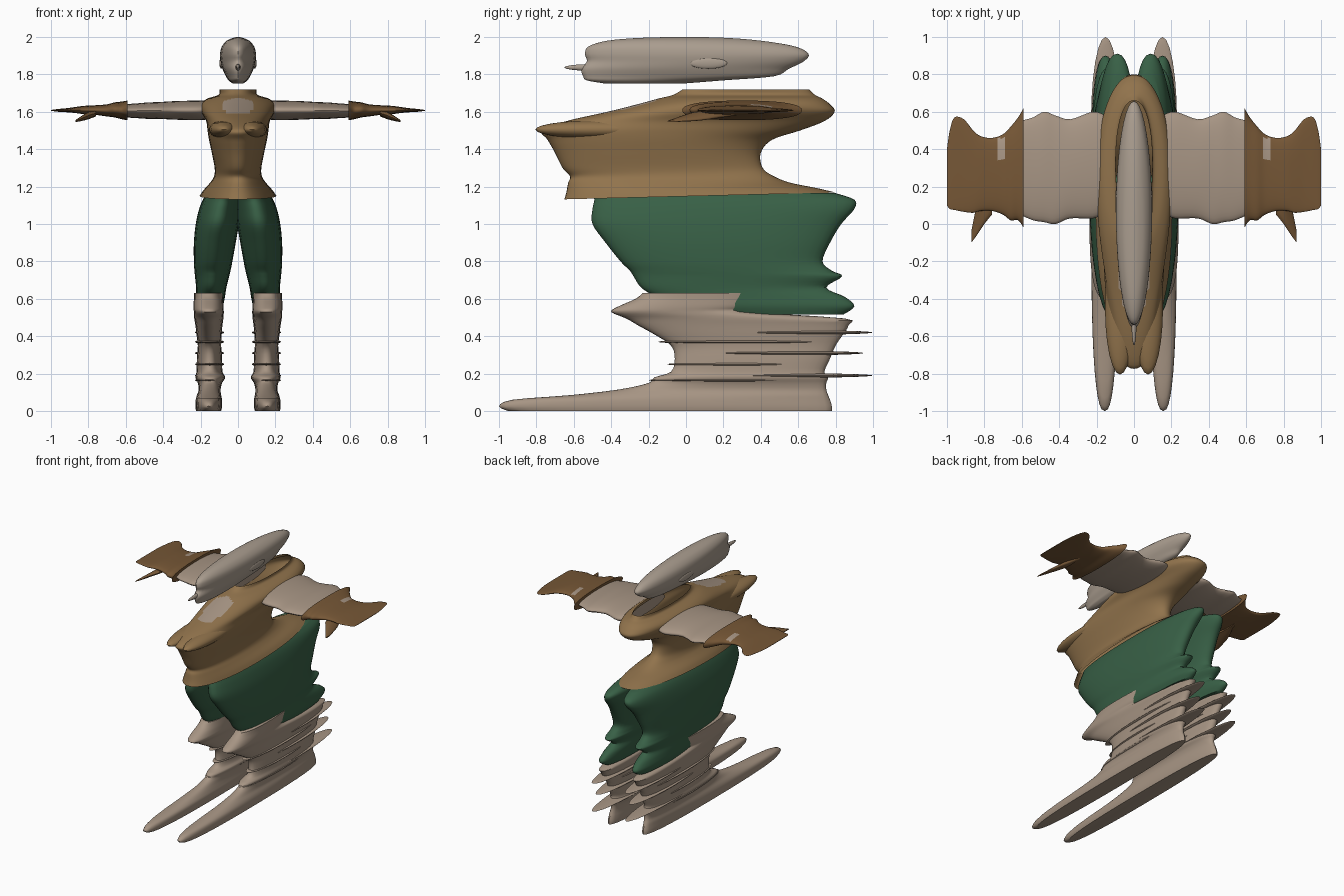
import bpy, bmesh, math
from mathutils import Vector


def material(name, r, g, b):
    m = bpy.data.materials.new(name)
    lin = [((c / 255 + 0.055) / 1.055) ** 2.4 for c in (r, g, b)]
    m.diffuse_color = (*lin, 1)
    return m


SKIN = material("pale skin", 170, 157, 143)
CLOTH = material("taupe cloth", 167, 149, 132)
TAN = material("tan leather", 145, 115, 76)
GLOVE = material("brown leather", 118, 87, 54)
GREEN = material("green cloth", 56, 96, 70)


def finish(name, bm, mats, mirror=False, rule=None, angle=50):
    bmesh.ops.recalc_face_normals(bm, faces=bm.faces)
    if rule:
        for f in bm.faces:
            f.material_index = int(rule(f.calc_center_median()))
    me = bpy.data.meshes.new(name)
    bm.to_mesh(me)
    bm.free()
    ob = bpy.data.objects.new(name, me)
    bpy.context.collection.objects.link(ob)
    for m in mats:
        me.materials.append(m)
    if mirror:
        ob.modifiers.new("Mirror", 'MIRROR').use_clip = False
    bpy.ops.object.select_all(action='DESELECT')
    ob.select_set(True)
    bpy.context.view_layer.objects.active = ob
    bpy.ops.object.shade_smooth_by_angle(angle=math.radians(angle))
    return ob


def spline(rows, sub):
    """Catmull-Rom rows through the given sections."""
    out = []
    for i in range(len(rows) - 1):
        p0, p1, p2, p3 = (rows[max(i - 1, 0)], rows[i], rows[i + 1],
                          rows[min(i + 2, len(rows) - 1)])
        for k in range(sub):
            t = k / sub
            out.append([b + .5 * t * (c - a + t * (2 * a - 5 * b + 4 * c - d + t * (3 * (b - c) + d - a)))
                        for a, b, c, d in zip(p0, p1, p2, p3)])
    return out + [list(rows[-1])]


def loft(name, rows, mats, axis='z', power=2.0, seg=40, sub=4, caps=(True, True), **kw):
    """Rows are (t, a0, a1, y0, y1, tilt); a is x for upright parts, z for arms."""
    bm = bmesh.new()
    rings = []
    for t, a0, a1, y0, y1, tilt in spline([r + (0,) * (6 - len(r)) for r in rows], sub):
        ring = []
        for i in range(seg):
            th = 2 * math.pi * i / seg
            c, s = math.cos(th), math.sin(th)
            c = math.copysign(abs(c) ** (2 / power), c)
            s = math.copysign(abs(s) ** (2 / power), s)
            a = (a0 + a1) / 2 + c * (a1 - a0) / 2
            y = (y0 + y1) / 2 + s * (y1 - y0) / 2
            u = t + tilt * s
            ring.append(bm.verts.new((a, y, u) if axis == 'z' else (u, y, a)))
        rings.append(ring)
    for r, q in zip(rings, rings[1:]):
        for i in range(seg):
            j = (i + 1) % seg
            bm.faces.new((r[i], r[j], q[j], q[i]))
    if caps[0]:
        bm.faces.new(rings[0])
    if caps[1]:
        bm.faces.new(rings[-1])
    return finish(name, bm, mats, **kw)


def blob(name, center, radii, mat, mirror=True):
    bm = bmesh.new()
    bmesh.ops.create_uvsphere(bm, u_segments=24, v_segments=14, radius=1)
    for v in bm.verts:
        v.co = Vector(center) + Vector([c * r for c, r in zip(v.co, radii)])
    return finish(name, bm, [mat], mirror=mirror)


# Head with nose and ears
loft("head", [(1.752, -.03, .03, -.44, .0), (1.768, -.05, .05, -.53, .2),
              (1.79, -.065, .065, -.55, .47), (1.83, -.083, .083, -.56, .55),
              (1.87, -.093, .093, -.53, .63), (1.91, -.096, .096, -.54, .655),
              (1.95, -.086, .086, -.52, .58), (1.98, -.06, .06, -.42, .4),
              (1.995, -.028, .028, -.25, .22), (2.0, -.004, .004, -.05, .05)], [SKIN])
blob("nose", (0, -.5, 1.837), (.014, .15, .018), SKIN, False)
blob("ear", (.088, .12, 1.86), (.012, .1, .03), SKIN)

# Fitted jacket with flared hem, open collar and bare upper chest
loft("jacket", [(1.15, -.205, .205, -.65, .8, .018), (1.18, -.185, .185, -.64, .7, .012),
                (1.22, -.15, .15, -.63, .56), (1.255, -.128, .128, -.62, .47),
                (1.30, -.125, .125, -.66, .41), (1.38, -.14, .14, -.70, .40),
                (1.45, -.155, .155, -.74, .46), (1.50, -.163, .163, -.77, .61),
                (1.55, -.17, .17, -.64, .74), (1.60, -.197, .197, -.42, .795),
                (1.64, -.198, .198, -.26, .77), (1.67, -.165, .165, -.15, .73),
                (1.69, -.105, .105, -.07, .69), (1.718, -.098, .098, -.02, .66)],
     [TAN, CLOTH], power=2.2, seg=64, sub=5, caps=(False, False),
     rule=lambda c: c.y < .2 and (c.x / .088) ** 2 + ((c.z - 1.63) / .044) ** 2 < 1)
blob("bust", (.075, -.45, 1.505), (.08, .355, .05), TAN)

# Sleeves
loft("sleeve", [(.15, 1.56, 1.66, .06, .58), (.22, 1.555, 1.66, .03, .6),
                (.34, 1.558, 1.657, .03, .56), (.42, 1.562, 1.652, .0, .58),
                (.48, 1.562, 1.65, .01, .6), (.54, 1.566, 1.645, .02, .57),
                (.61, 1.57, 1.64, .05, .55)], [CLOTH], axis='x', mirror=True)

# Gloves with flared cuff, bare wrist slit and thumb
loft("glove", [(.59, 1.555, 1.66, -.02, .62), (.62, 1.56, 1.655, .02, .57),
               (.66, 1.57, 1.65, .02, .52), (.70, 1.575, 1.64, .05, .48),
               (.76, 1.583, 1.635, .07, .46), (.82, 1.587, 1.632, .07, .47),
               (.86, 1.592, 1.627, .06, .5), (.91, 1.597, 1.62, .065, .56),
               (.96, 1.6, 1.615, .075, .57), (.985, 1.603, 1.612, .08, .5),
               (1.0, 1.605, 1.609, .1, .4)],
     [GLOVE, CLOTH], axis='x', power=2.4, mirror=True,
     rule=lambda c: .69 < c.x < .725 and .33 < c.y < .46 and c.z > 1.6)
loft("thumb", [(.76, 1.575, 1.61, .05, .3), (.80, 1.56, 1.6, .0, .2),
               (.84, 1.55, 1.575, -.06, .1), (.87, 1.545, 1.555, -.1, -.04)],
     [GLOVE], axis='x', seg=16, mirror=True)

# Trouser legs, overlapping at the hips
loft("trouser_leg", [(.515, .09, .21, .1, .84), (.56, .08, .225, -.05, .9),
                     (.61, .07, .224, -.16, .85), (.66, .062, .224, -.24, .75),
                     (.72, .047, .23, -.28, .835), (.75, .04, .233, -.3, .78),
                     (.80, .03, .236, -.35, .73), (.90, .012, .236, -.43, .77),
                     (1.0, -.005, .226, -.5, .83), (1.08, -.015, .208, -.5, .9),
                     (1.13, -.02, .188, -.49, .9), (1.165, -.02, .165, -.5, .8)],
     [GREEN], power=2.3, mirror=True)

# Tall boots with folded cuff and long pointed feet
loft("boot", [(0, .09, .224, -.95, .78), (.025, .085, .228, -1.0, .78),
              (.06, .085, .226, -.93, .77), (.085, .09, .22, -.62, .76),
              (.115, .093, .21, -.36, .75), (.15, .085, .215, -.2, .75),
              (.18, .068, .228, -.17, .76), (.21, .083, .222, -.08, .74),
              (.28, .085, .22, -.06, .77), (.35, .09, .215, -.08, .8),
              (.41, .088, .222, -.17, .84), (.46, .083, .228, -.26, .87),
              (.495, .078, .234, -.32, .85), (.53, .076, .236, -.4, .36),
              (.56, .078, .238, -.36, .37), (.60, .08, .236, -.27, .39),
              (.632, .082, .236, -.23, .4)],
     [CLOTH], power=2.5, sub=3, mirror=True)

# Thin strap flaps around the boot shafts
for i, (z, y0, y1) in enumerate([(.42, .1, 1.0), (.31, .0, .95), (.19, -.05, 1.0),
                                 (.165, -.2, .7), (.25, -.1, .7), (.37, -.15, .8)]):
    blob(f"boot_strap_{i + 1}", (.152, (y0 + y1) / 2, z),
         (.078, (y1 - y0) / 2, .013), CLOTH)
